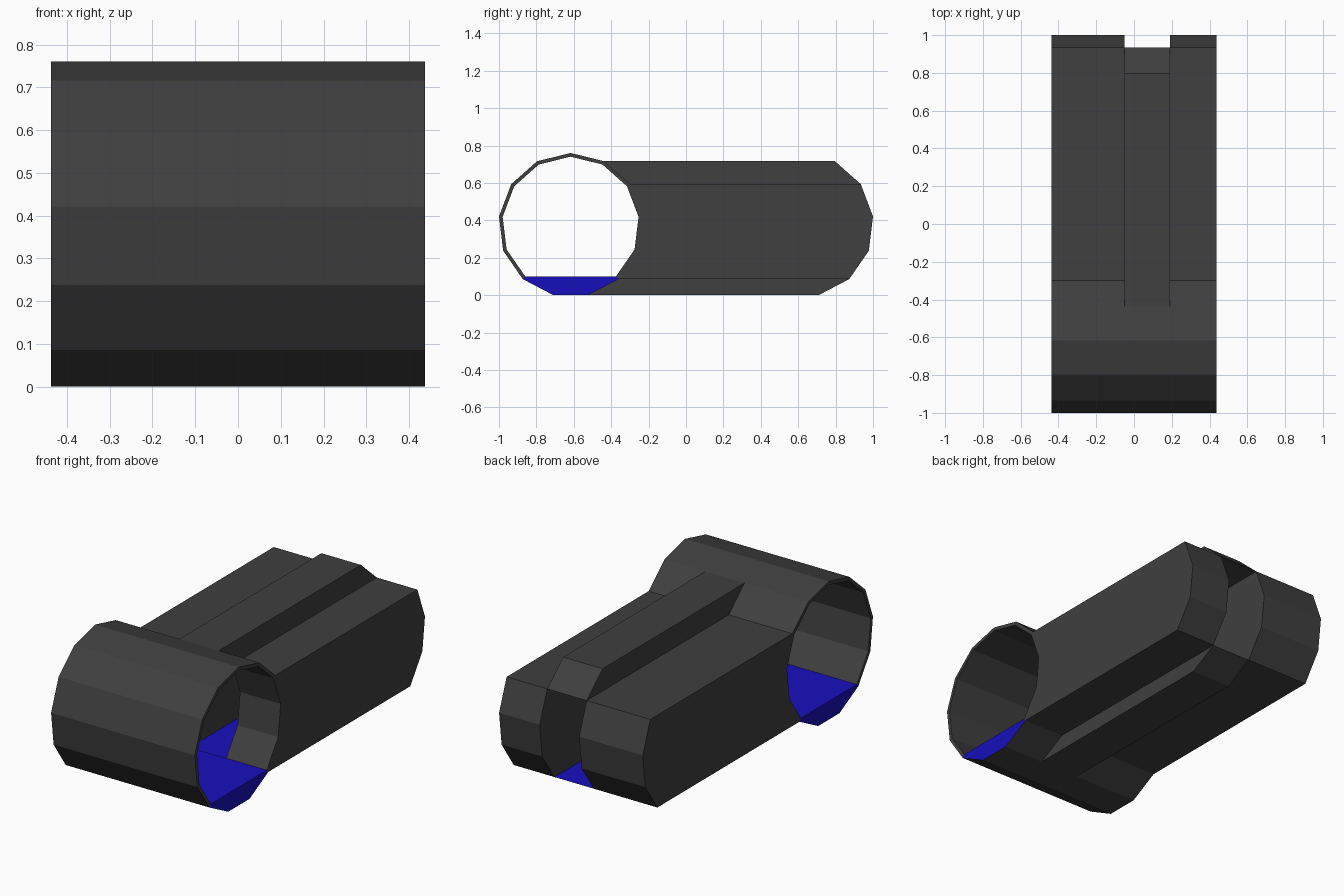
import bpy, bmesh, math

if "Cube" in bpy.data.objects:
    bpy.data.objects.remove(bpy.data.objects["Cube"])

HALF_W = 0.437            # half width along x
SLOT = (-0.05, 0.19)      # x range of the middle slot
SIDES, R_OUT, R_IN = 13, 0.3857, 0.366
CY, CZ = 0.617, 0.3745


def material(name, color):
    m = bpy.data.materials.new(name)
    m.diffuse_color = color
    m.use_nodes = True
    m.node_tree.nodes["Principled BSDF"].inputs["Base Color"].default_value = m.diffuse_color
    return m


DARK = material("dark_grey", (0.05, 0.05, 0.05, 1))
BLUE = material("blue", (0.008, 0.005, 0.5, 1))


def ring(k, r=R_OUT):
    """Corner k of the front 13-sided ring, counted from the top towards the back."""
    a = 2 * math.pi * k / SIDES
    return (-CY + r * math.sin(a), CZ + r * math.cos(a))


def back(k):
    """Matching corner of the rounded rear end."""
    y, z = ring(k)
    return (y + 2 * CY, z)


def extrude(name, profile, x0, x1, is_blue=None):
    """Extrude a (y, z) profile along x; is_blue picks faces by normal."""
    bm = bmesh.new()
    base = bm.faces.new([bm.verts.new((x0, y, z)) for y, z in profile])
    ext = bmesh.ops.extrude_face_region(bm, geom=[base])
    moved = [v for v in ext["geom"] if isinstance(v, bmesh.types.BMVert)]
    bmesh.ops.translate(bm, verts=moved, vec=(x1 - x0, 0, 0))
    bmesh.ops.recalc_face_normals(bm, faces=bm.faces)
    for f in bm.faces:
        f.material_index = 1 if is_blue and is_blue(f.normal) else 0
    me = bpy.data.meshes.new(name)
    bm.to_mesh(me)
    bm.free()
    me.materials.append(DARK)
    me.materials.append(BLUE)
    ob = bpy.data.objects.new(name, me)
    bpy.context.collection.objects.link(ob)
    return ob


# Thin ring wall over the front and top
extrude("ring_wall",
        [ring(k) for k in range(-5, 3)] + [ring(k, R_IN) for k in range(2, -6, -1)],
        -HALF_W, HALF_W)

# Blue floor filling the bottom of the ring, grey underneath
extrude("ring_floor",
        [ring(5), ring(6), ring(7), ring(8), ring(8, R_IN), ring(5, R_IN)],
        -HALF_W, HALF_W, lambda n: n.z > 0.9 or abs(n.x) > 0.9)

# Two side blocks hugging the ring, rounded at the rear
block = ([ring(2), ring(2, R_IN), ring(3, R_IN), ring(4, R_IN), ring(5, R_IN), ring(5)]
         + [back(k) for k in (5, 4, 3, 2)])
for name, x0, x1 in (("left_block", -HALF_W, SLOT[0]), ("right_block", SLOT[1], HALF_W)):
    extrude(name, block, x0, x1)

# Raised rail closing the slot at the top
extrude("top_rail", [ring(1), back(1), back(2), ring(2)], *SLOT)

# Lower rail closing the slot at the bottom, blue on its inner side
extrude("bottom_rail", [ring(6), back(6), back(5), ring(5)], *SLOT, lambda n: n.z > 0.9)
